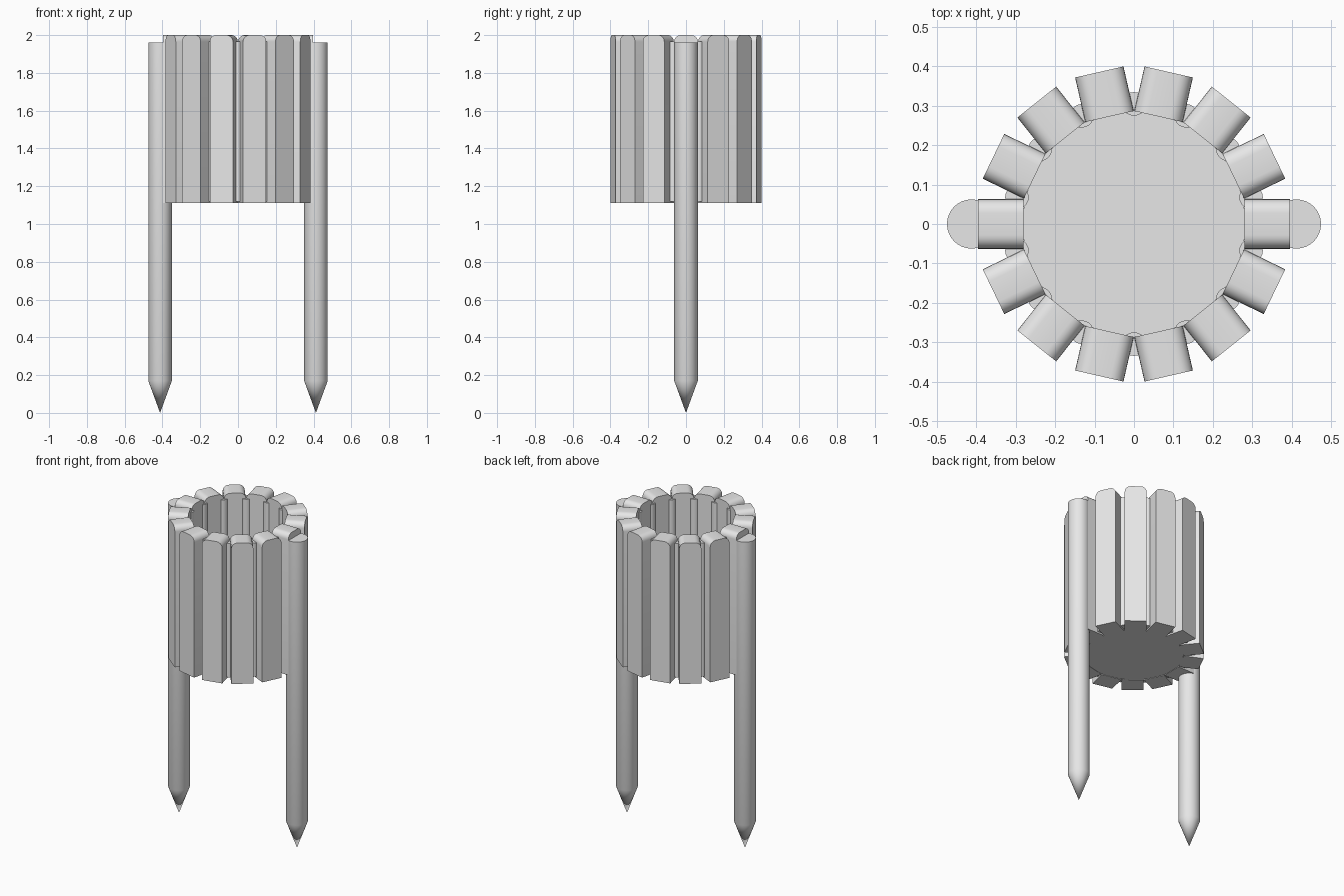
import bpy, bmesh, math
from mathutils import Matrix

if "Cube" in bpy.data.objects:
    bpy.data.objects.remove(bpy.data.objects["Cube"])

N = 14                      # staves around the basket
STEP = 2 * math.pi / N
Z0, Z1 = 1.11, 2.0          # basket bottom and rim
INNER, OUTER, HALF_W = 0.28, 0.396, 0.063

grey = bpy.data.materials.new("plain grey")
grey.diffuse_color = (0.8, 0.8, 0.8, 1)
grey.use_nodes = True
grey.node_tree.nodes["Principled BSDF"].inputs["Base Color"].default_value = grey.diffuse_color


def finish(bm, name):
    """Turn a bmesh into a shaded object."""
    bmesh.ops.recalc_face_normals(bm, faces=bm.faces)
    mesh = bpy.data.meshes.new(name)
    bm.to_mesh(mesh)
    bm.free()
    obj = bpy.data.objects.new(name, mesh)
    bpy.context.collection.objects.link(obj)
    mesh.materials.append(grey)
    bpy.ops.object.select_all(action='DESELECT')
    obj.select_set(True)
    bpy.context.view_layer.objects.active = obj
    bpy.ops.object.shade_smooth_by_angle(angle=math.radians(30))
    return obj


def cylinder(name, x, y, radius, low, high, sides=32, tip=None):
    """Upright cylinder, with an optional point below it."""
    bm = bmesh.new()
    bmesh.ops.create_cone(bm, cap_ends=True, segments=sides, radius1=radius, radius2=radius,
                          depth=high - low, matrix=Matrix.Translation((x, y, (low + high) / 2)))
    if tip is not None:
        bottom = min(bm.faces, key=lambda f: f.calc_center_median().z)
        point = bmesh.ops.poke(bm, faces=[bottom])["verts"][0]
        point.co.z = tip
    return finish(bm, name)


def stave(name, angle):
    """Plank with rounded upper edges, pushed outwards from the centre."""
    r = 0.035
    arc = [(HALF_W - r + r * math.cos(a), Z1 - r + r * math.sin(a))
           for a in (i * math.pi / 12 for i in range(7))]
    outline = [(-HALF_W, Z0), (HALF_W, Z0)] + arc + [(-y, z) for y, z in reversed(arc)]
    bm = bmesh.new()
    face = bm.faces.new([bm.verts.new((INNER, y, z)) for y, z in outline])
    ext = bmesh.ops.extrude_face_region(bm, geom=[face], use_keep_orig=True)
    moved = [g for g in ext["geom"] if isinstance(g, bmesh.types.BMVert)]
    bmesh.ops.translate(bm, verts=moved, vec=(OUTER - INNER, 0, 0))
    bmesh.ops.rotate(bm, verts=bm.verts, cent=(0, 0, 0), matrix=Matrix.Rotation(angle, 3, 'Z'))
    return finish(bm, name)


# basket wall: staves with thin rods filling the gaps
for i in range(N):
    stave(f"stave_{i + 1}", i * STEP)
    a = (i + 0.5) * STEP
    cylinder(f"gap_rod_{i + 1}", 0.305 * math.cos(a), 0.305 * math.sin(a), 0.03, 1.12, 1.965, 20)

# basket floor
cylinder("floor", 0, 0, 0.283, Z0 + 0.002, Z0 + 0.025, 56)

# two pointed stakes
for side, label in ((-1, "left"), (1, "right")):
    cylinder(f"{label}_stake", side * 0.4125, 0, 0.0625, 0.17, 1.96, 32, tip=0.0)
